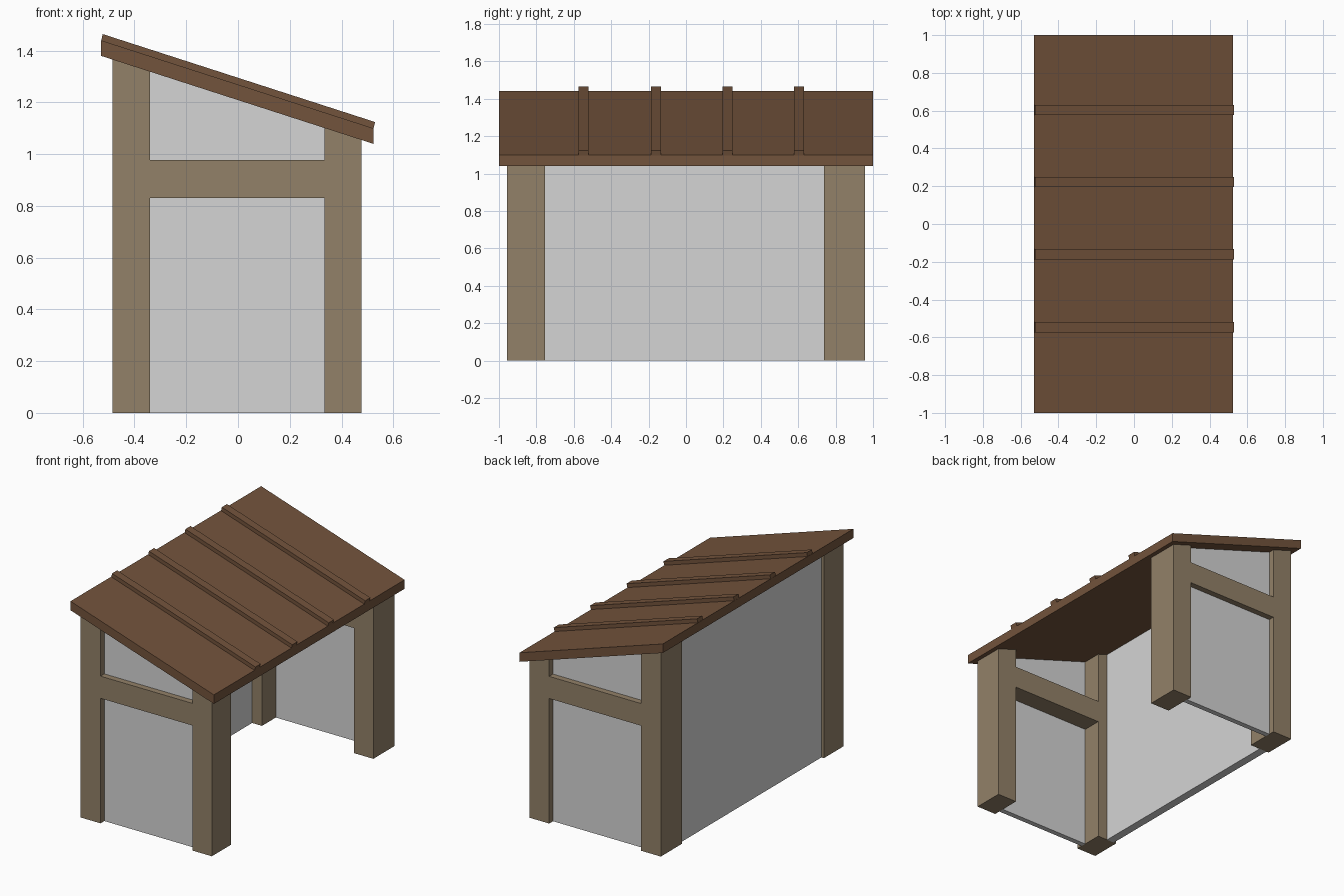
import bpy
import bmesh

cube = bpy.data.objects.get("Cube")
if cube:
    bpy.data.objects.remove(cube, do_unlink=True)


def material(name, rgb):
    mat = bpy.data.materials.new(name)
    mat.use_nodes = True
    mat.diffuse_color = (*rgb, 1)
    bsdf = next(n for n in mat.node_tree.nodes if n.type == 'BSDF_PRINCIPLED')
    bsdf.inputs["Base Color"].default_value = (*rgb, 1)
    return mat


TIMBER = material("light timber", (0.29, 0.22, 0.14))
ROOFING = material("brown roofing", (0.17, 0.087, 0.045))
PANEL = material("grey panel", (0.66, 0.66, 0.66))

# Roof underside line, falling from the closed side to the open side
ROOF_L, ROOF_R = -0.53, 0.523
HIGH, LOW = 1.38, 1.04
SLOPE = (LOW - HIGH) / (ROOF_R - ROOF_L)


def under_roof(x):
    return HIGH + SLOPE * (x - ROOF_L)


def prism(name, profile, y0, y1, mat):
    """Extrude an (x, z) profile from y0 to y1."""
    bm = bmesh.new()
    face = bm.faces.new([bm.verts.new((x, y0, z)) for x, z in profile])
    out = bmesh.ops.extrude_face_region(bm, geom=[face])
    moved = [v for v in out["geom"] if isinstance(v, bmesh.types.BMVert)]
    bmesh.ops.translate(bm, verts=moved, vec=(0, y1 - y0, 0))
    bmesh.ops.recalc_face_normals(bm, faces=bm.faces)
    mesh = bpy.data.meshes.new(name)
    bm.to_mesh(mesh)
    bm.free()
    mesh.materials.append(mat)
    obj = bpy.data.objects.new(name, mesh)
    bpy.context.collection.objects.link(obj)
    return obj


def upright(name, x0, x1, y0, y1, mat):
    """Part standing on the ground and cut to the roof slope."""
    return prism(name, [(x0, 0), (x1, 0), (x1, under_roof(x1)), (x0, under_roof(x0))],
                 y0, y1, mat)


TALL = (-0.485, -0.34)
SHORT = (0.335, 0.478)
# Each end: outer and inner post faces, outer and inner panel faces
ENDS = {"front": (-0.957, -0.754, -0.917, -0.882),
        "back": (0.957, 0.737, 0.917, 0.882)}

for end, (outer, inner, glass_out, glass_in) in ENDS.items():
    # Corner posts
    upright(end + "_tall_post", *TALL, outer, inner, TIMBER)
    upright(end + "_short_post", *SHORT, outer, inner, TIMBER)
    # Cross beam between the posts
    x0, x1 = TALL[1], SHORT[0]
    prism(end + "_cross_beam", [(x0, 0.83), (x1, 0.83), (x1, 0.977), (x0, 0.977)],
          outer, inner, TIMBER)
    # End panel set back from the post faces
    upright(end + "_end_panel", x0, x1, glass_out, glass_in, PANEL)

# Long wall on the tall side
upright("long_wall_panel", -0.467, -0.412, ENDS["front"][1], ENDS["back"][1], PANEL)

# Roof slab with plumb ends
THICK = 0.06
prism("roof_slab", [(ROOF_L, HIGH), (ROOF_R, LOW), (ROOF_R, LOW + THICK),
                    (ROOF_L, HIGH + THICK)], -1, 1, ROOFING)

# Raised battens across the roof, with ends square to the slope
top_l, top_r = HIGH + THICK, LOW + THICK
for i, y in enumerate((-0.547, -0.16, 0.222, 0.604)):
    prism(f"roof_batten_{i + 1}",
          [(ROOF_L, top_l - 0.01), (ROOF_R - 0.002, top_r - 0.01),
           (ROOF_R + 0.007, top_r + 0.024), (ROOF_L + 0.007, top_l + 0.024)],
          y - 0.027, y + 0.027, ROOFING)
